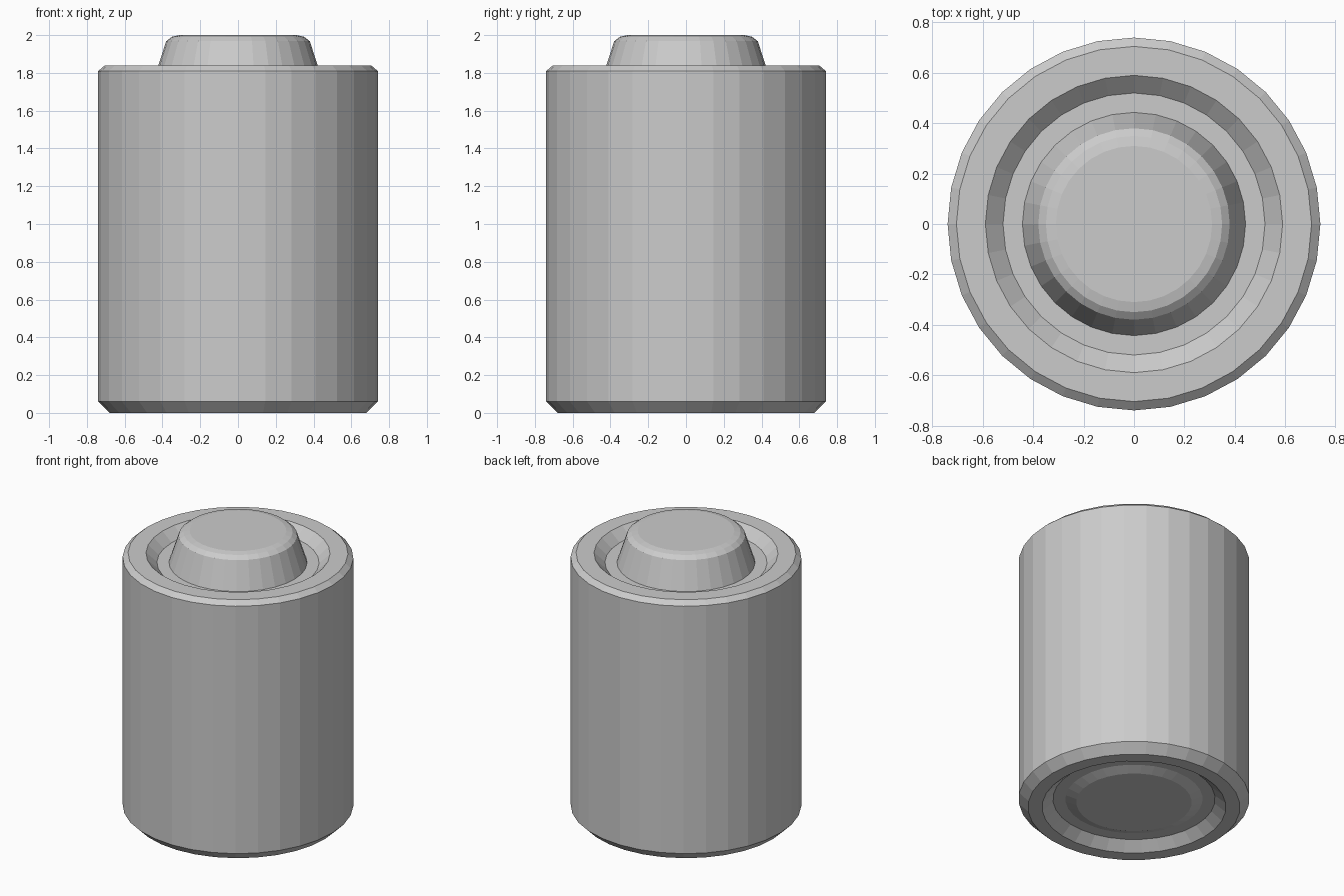
import bpy, bmesh
from math import tau
from mathutils import Matrix, Vector

cube = bpy.data.objects.get("Cube")
if cube:
    bpy.data.objects.remove(cube, do_unlink=True)

SIDES = 32

grey = bpy.data.materials.new("plain_grey")
grey.use_nodes = True
colour = (0.6, 0.6, 0.6, 1)
grey.diffuse_color = colour
grey.node_tree.nodes["Principled BSDF"].inputs["Base Color"].default_value = colour


def lathe(name, profile):
    """Turn a (radius, height) outline, listed from bottom centre to top centre, into a faceted solid."""
    bm = bmesh.new()
    rings = [
        [bm.verts.new(Matrix.Rotation(tau * i / SIDES, 3, 'Z') @ Vector((r, 0, z)))
         for i in range(SIDES)]
        for r, z in profile
    ]
    for low, high in zip(rings, rings[1:]):
        for i in range(SIDES):
            j = (i + 1) % SIDES
            bm.faces.new((low[i], low[j], high[j], high[i]))
    # flat end caps
    bm.faces.new(rings[0][::-1])
    bm.faces.new(rings[-1])
    bmesh.ops.recalc_face_normals(bm, faces=bm.faces)
    mesh = bpy.data.meshes.new(name)
    bm.to_mesh(mesh)
    bm.free()
    mesh.materials.append(grey)
    obj = bpy.data.objects.new(name, mesh)
    bpy.context.collection.objects.link(obj)
    return obj


# shallow raised contact inside the recessed base
bottom_contact = [(0.37, 0.035), (0.44, 0.06)]
# base recess, chamfered casing and the groove around the top button
casing = [(0.52, 0.06), (0.59, 0), (0.68, 0), (0.74, 0.06),
          (0.74, 1.81), (0.705, 1.84), (0.59, 1.84), (0.52, 1.775)]
# tapered button with a rounded rim
top_button = [(0.443, 1.775), (0.38, 1.968), (0.35, 1.991), (0.31, 2.0)]

lathe("battery_cell", bottom_contact + casing + top_button)
